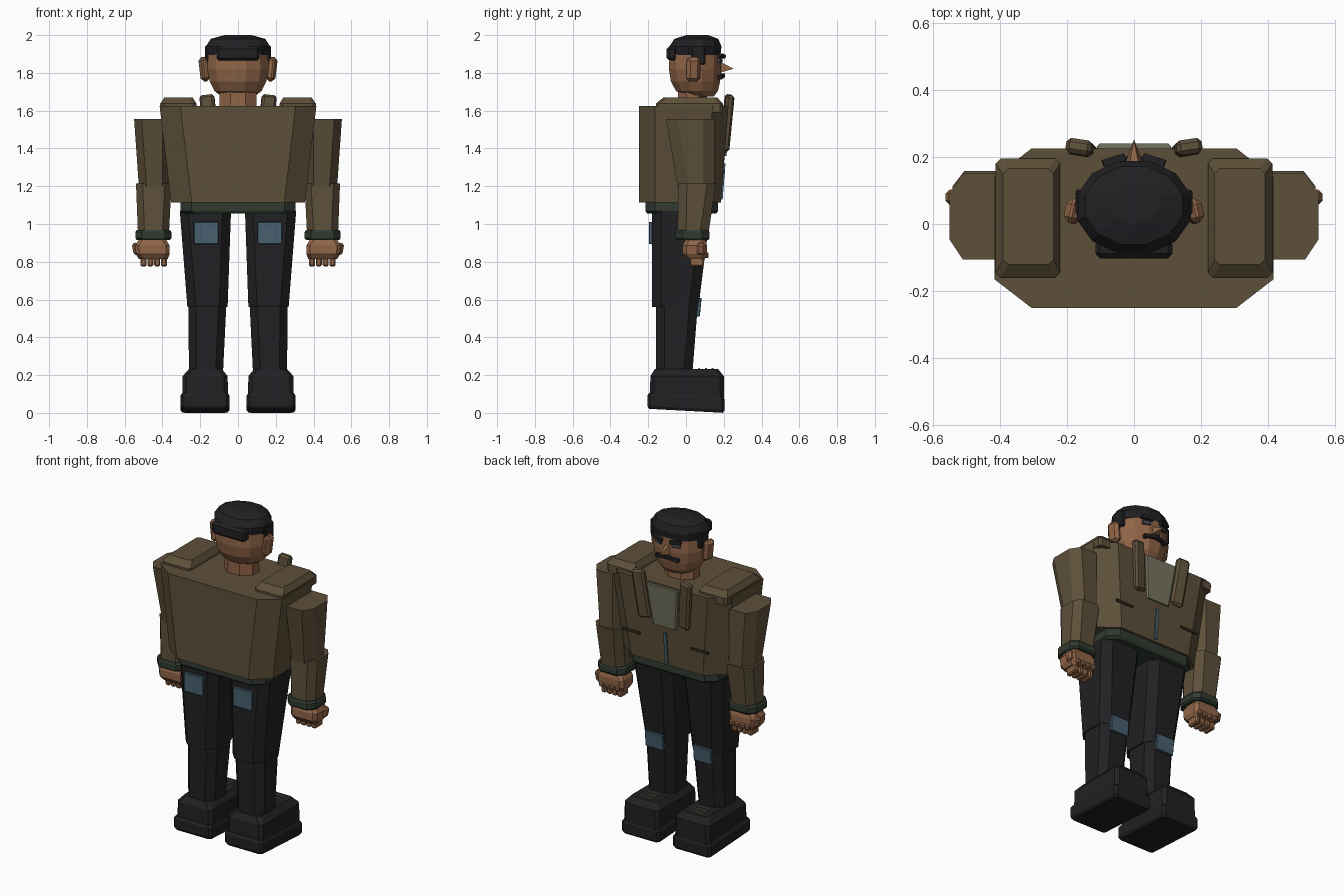
import bpy, bmesh, math
from mathutils import Matrix, Euler


def material(name, rgb):
    m = bpy.data.materials.new(name)
    m.diffuse_color = (*rgb, 1)
    return m


JACKET = material("olive jacket", (0.11, 0.08, 0.042))
DARK = material("near black cloth", (0.015, 0.015, 0.017))
SKIN = material("skin", (0.28, 0.13, 0.064))
TRIM = material("dark green trim", (0.03, 0.042, 0.03))
BLUE = material("faded blue", (0.065, 0.12, 0.16))
SHIRT = material("pale shirt", (0.18, 0.175, 0.115))
SLIT = material("dark olive slit", (0.035, 0.027, 0.016))
EYE = material("eye", (0.05, 0.06, 0.07))


def finish(name, bm, mat):
    bmesh.ops.recalc_face_normals(bm, faces=bm.faces[:])
    me = bpy.data.meshes.new(name)
    bm.to_mesh(me)
    bm.free()
    me.materials.append(mat)
    ob = bpy.data.objects.new(name, me)
    bpy.context.collection.objects.link(ob)
    return ob


def skin_rings(name, rings, mat):
    """Join rings of points into a closed solid."""
    bm = bmesh.new()
    rows = [[bm.verts.new(p) for p in r] for r in rings]
    n = len(rows[0])
    for a, b in zip(rows, rows[1:]):
        for i in range(n):
            j = (i + 1) % n
            bm.faces.new((a[i], a[j], b[j], b[i]))
    bm.faces.new(rows[0])
    bm.faces.new(rows[-1])
    return finish(name, bm, mat)


def loft(name, sections, mat, cx=0.03, cy=0.03, side=1):
    """Stack chamfered rectangles given as (z, x0, x1, y0, y1)."""
    rings = []
    for z, x0, x1, y0, y1 in sections:
        pts = [(x0 + cx, y0), (x1 - cx, y0), (x1, y0 + cy), (x1, y1 - cy),
               (x1 - cx, y1), (x0 + cx, y1), (x0, y1 - cy), (x0, y0 + cy)]
        rings.append([(side * x, y, z) for x, y in pts])
    return skin_rings(name, rings, mat)


def rounded(name, sections, mat, n=12):
    """Stack flat-sided ellipses given as (z, rx, ry, centre y)."""
    rings = []
    for z, rx, ry, c in sections:
        ang = [(i + 0.5) * 2 * math.pi / n + math.pi / 2 for i in range(n)]
        rings.append([(rx * math.cos(a), c + ry * math.sin(a), z) for a in ang])
    return skin_rings(name, rings, mat)


def box(name, loc, size, mat, rot=(0, 0, 0), bevel=0.0, side=1):
    bm = bmesh.new()
    bmesh.ops.create_cube(bm, size=1)
    bmesh.ops.scale(bm, vec=size, verts=bm.verts)
    if bevel:
        bmesh.ops.bevel(bm, geom=bm.edges[:], offset=bevel, segments=1, affect='EDGES')
    bm.transform(Matrix.Translation(loc) @ Euler(rot).to_matrix().to_4x4())
    bm.transform(Matrix.Diagonal((side, 1, 1, 1)))
    return finish(name, bm, mat)


# jacket body, waistband, shirt, zipper
loft("jacket_body", [(1.115, -0.355, 0.355, -0.25, 0.185),
                     (1.625, -0.415, 0.415, -0.25, 0.225)], JACKET, 0.11, 0.085)
loft("waistband", [(1.055, -0.285, 0.285, -0.205, 0.16), (1.07, -0.305, 0.305, -0.215, 0.17),
                   (1.12, -0.305, 0.305, -0.215, 0.17)], TRIM, 0.06, 0.05)
loft("shirt_front", [(1.36, -0.08, 0.08, 0.17, 0.214),
                     (1.615, -0.11, 0.11, 0.18, 0.24)], SHIRT, 0.008, 0.008)
box("zipper", (0, 0.197, 1.225), (0.02, 0.009, 0.19), BLUE, (-0.08, 0, 0))

# neck, head, hair cap
rounded("neck", [(1.60, 0.108, 0.085, 0.035), (1.73, 0.105, 0.082, 0.035)], SKIN, 8)
rounded("head", [(1.675, 0.09, 0.08, 0.07), (1.705, 0.13, 0.115, 0.058), (1.755, 0.155, 0.135, 0.05),
                 (1.82, 0.168, 0.143, 0.048), (1.90, 0.164, 0.14, 0.048),
                 (1.96, 0.12, 0.1, 0.05)], SKIN)
rounded("hair_cap", [(1.895, 0.17, 0.137, 0.05), (1.94, 0.176, 0.143, 0.05),
                     (1.98, 0.15, 0.12, 0.055), (2.0, 0.075, 0.06, 0.06)], DARK)
box("back_hair", (0, -0.075, 1.903), (0.23, 0.055, 0.075), DARK, bevel=0.014)

# nose: four-sided spike
bm = bmesh.new()
tip = bm.verts.new((0, 0.252, 1.822))
base = [bm.verts.new(p) for p in ((-0.028, 0.178, 1.80), (0.028, 0.178, 1.80),
                                  (0.014, 0.178, 1.86), (-0.014, 0.178, 1.86))]
bm.faces.new(base)
for i in range(4):
    bm.faces.new((base[i], base[(i + 1) % 4], tip))
finish("nose", bm, SKIN)

for s, tag in ((1, "right"), (-1, "left")):
    def L(name, *a, **k):
        return loft(f"{tag}_{name}", *a, side=s, **k)

    def B(name, *a, **k):
        return box(f"{tag}_{name}", *a, side=s, **k)

    # face details
    B("ear", (0.178, 0.038, 1.82), (0.045, 0.075, 0.13), SKIN, (0, 0.12, 0.2), bevel=0.018)
    B("sideburn", (0.16, 0.065, 1.895), (0.028, 0.075, 0.1), DARK, bevel=0.006)
    B("eye", (0.06, 0.181, 1.865), (0.05, 0.012, 0.022), EYE, (0, 0, -0.3))
    B("eyebrow", (0.06, 0.19, 1.89), (0.068, 0.022, 0.018), DARK, (0, -0.12, -0.3))
    B("moustache_half", (0.038, 0.186, 1.782), (0.08, 0.024, 0.02), DARK, (0, 0.15, -0.2))

    # shoulder pad, lapel, pocket slit
    L("shoulder_pad", [(1.59, 0.22, 0.41, -0.16, 0.195), (1.637, 0.22, 0.412, -0.16, 0.195),
                       (1.67, 0.24, 0.39, -0.12, 0.165)], JACKET, cx=0.015, cy=0.015)
    B("lapel", (0.15, 0.217, 1.535), (0.078, 0.045, 0.3), JACKET, (-0.08, 0.12, 0.15), bevel=0.012)
    B("pocket_slit", (0.235, 0.2, 1.27), (0.12, 0.009, 0.014), SLIT, (-0.08, 0, 0))

    # arm
    L("upper_sleeve", [(1.20, 0.36, 0.525, -0.045, 0.15), (1.555, 0.36, 0.55, -0.105, 0.15)],
      JACKET, cx=0.04, cy=0.06)
    L("lower_sleeve", [(0.955, 0.365, 0.53, -0.045, 0.12), (1.215, 0.352, 0.54, -0.04, 0.158)],
      JACKET, cx=0.035, cy=0.045)
    L("cuff", [(0.915, 0.36, 0.537, -0.05, 0.118), (0.925, 0.352, 0.543, -0.056, 0.125),
               (0.957, 0.352, 0.543, -0.056, 0.125), (0.968, 0.36, 0.537, -0.05, 0.118)],
      TRIM, cx=0.035, cy=0.04)

    # hand with four fingers and a thumb
    L("palm", [(0.815, 0.372, 0.525, 0.0, 0.1), (0.84, 0.362, 0.54, -0.018, 0.112),
               (0.885, 0.362, 0.545, -0.018, 0.112), (0.925, 0.385, 0.52, 0.0, 0.1)],
      SKIN, cx=0.02, cy=0.02)
    B("thumb", (0.54, 0.08, 0.868), (0.035, 0.045, 0.065), SKIN, (0, 0.2, 0), bevel=0.012)
    for i in range(4):
        x = 0.392 + 0.036 * i
        B(f"finger_{i + 1}", (x, 0.058, 0.802), (0.031, 0.075, 0.054), SKIN, bevel=0.007)
        B(f"knuckle_{i + 1}", (x, 0.105, 0.835), (0.031, 0.03, 0.032), SKIN, bevel=0.007)

    # trouser leg with patches
    L("thigh", [(0.56, 0.055, 0.268, -0.18, 0.066), (1.068, 0.037, 0.308, -0.18, 0.13)],
      DARK, cx=0.045, cy=0.05)
    L("shin", [(0.2, 0.08, 0.26, -0.16, 0.033), (0.565, 0.062, 0.262, -0.16, 0.062)],
      DARK, cx=0.04, cy=0.045)
    B("back_patch", (0.168, -0.187, 0.952), (0.132, 0.02, 0.118), BLUE, bevel=0.004)
    B("knee_patch", (0.165, 0.068, 0.56), (0.125, 0.02, 0.1), BLUE, (-0.1, 0, 0), bevel=0.004)

    # shoe
    sole = L("sole", [(0.0, 0.055, 0.295, -0.195, 0.195), (0.015, 0.045, 0.305, -0.205, 0.205),
                      (0.07, 0.045, 0.305, -0.205, 0.205), (0.085, 0.055, 0.295, -0.195, 0.195)],
             DARK, cx=0.015, cy=0.015)
    for v in sole.data.vertices:  # raise the heel a little
        v.co.z += 0.022 * (0.205 - v.co.y) / 0.41
    L("shoe_upper", [(0.07, 0.052, 0.295, -0.193, 0.2), (0.195, 0.055, 0.293, -0.188, 0.2),
                     (0.232, 0.085, 0.26, -0.165, 0.17)], DARK, cx=0.02, cy=0.02)
    for i in range(3):
        B(f"lace_{i + 1}", (0.172, 0.07 + 0.035 * i, 0.234), (0.09, 0.01, 0.008), SHIRT)
